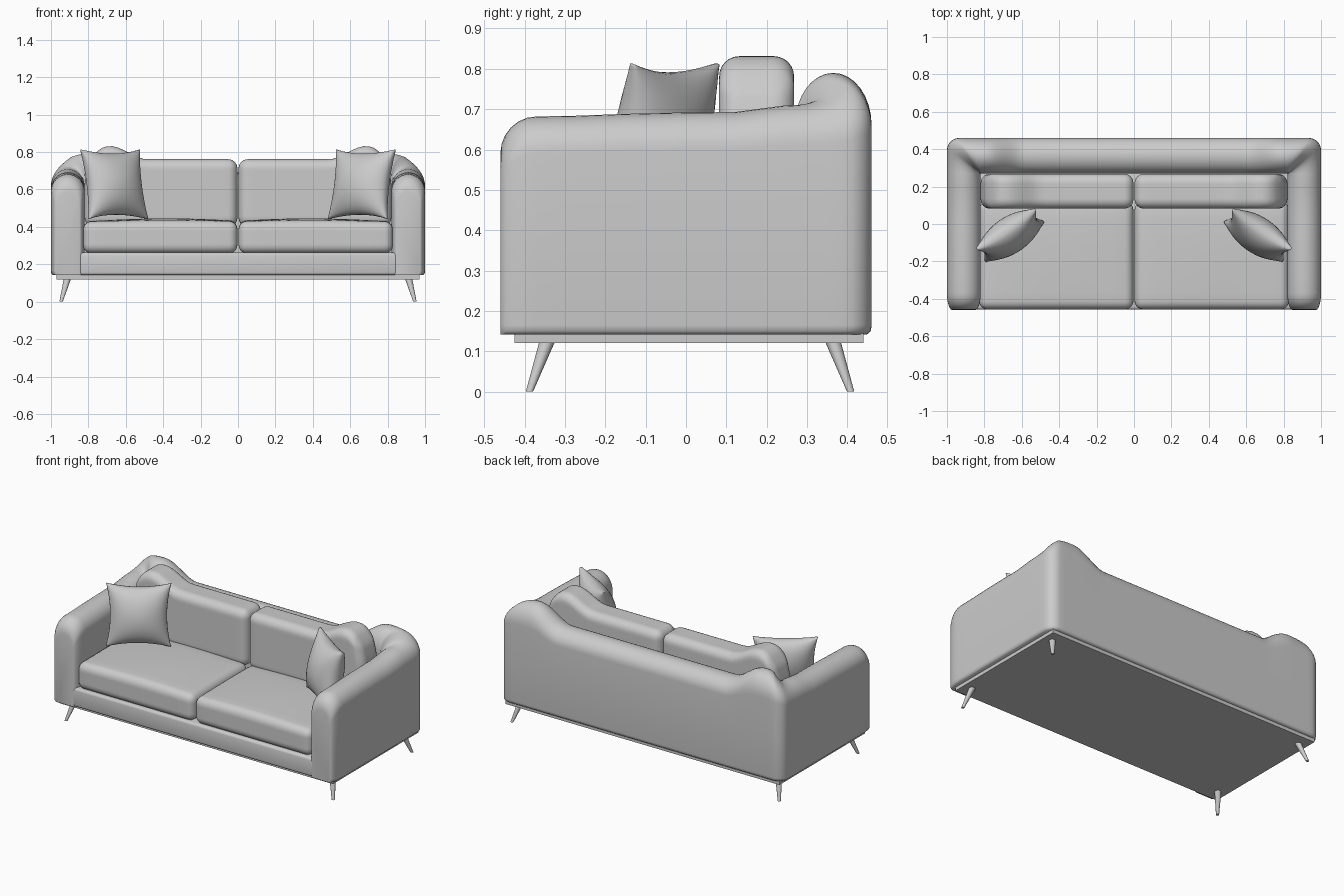
import bpy, bmesh, math
from mathutils import Vector, Matrix

if "Cube" in bpy.data.objects:
    bpy.data.objects.remove(bpy.data.objects["Cube"])


def finish(bm, name, mirror=False, angle=40):
    bmesh.ops.remove_doubles(bm, verts=bm.verts, dist=1e-5)
    bmesh.ops.recalc_face_normals(bm, faces=bm.faces)
    me = bpy.data.meshes.new(name)
    bm.to_mesh(me)
    bm.free()
    ob = bpy.data.objects.new(name, me)
    bpy.context.collection.objects.link(ob)
    bpy.ops.object.select_all(action='DESELECT')
    ob.select_set(True)
    bpy.context.view_layer.objects.active = ob
    bpy.ops.object.shade_smooth_by_angle(angle=math.radians(angle))
    if mirror:
        ob.modifiers.new("mirror", 'MIRROR').use_axis = (True, False, False)
    return ob


def soft_box(name, lo, hi, r, seg=5, cuts=0, deform=None, mirror=False):
    lo, hi = Vector(lo), Vector(hi)
    bm = bmesh.new()
    size = hi - lo
    bmesh.ops.create_cube(bm, size=1)
    for v in bm.verts:
        v.co = (lo + hi) / 2 + Vector(a * b for a, b in zip(v.co, size))
    if r:
        bmesh.ops.bevel(bm, geom=bm.edges[:], offset=r, segments=seg,
                        profile=0.5, affect='EDGES')
    for axis in range(3 if cuts else 0):
        n = Vector((axis == 0, axis == 1, axis == 2))
        for i in range(1, cuts):
            p = lo.copy()
            p[axis] += r + (size[axis] - 2 * r) * i / cuts
            bmesh.ops.bisect_plane(bm, geom=bm.verts[:] + bm.edges[:] + bm.faces[:],
                                   plane_co=p, plane_no=n)
    if deform:
        for v in bm.verts:
            v.co = deform(v.co.copy())
    return finish(bm, name, mirror)


def bump(d, w):
    return math.cos(min(abs(d) / w, 1) * math.pi / 2) ** 2


def smooth(a, b, x):
    t = max(0, min(1, (x - a) / (b - a)))
    return t * t * (3 - 2 * t)


# Arms and back: an arched section lofted along half of a U, then mirrored
stations = []                       # outer point, inner point, top height
for k in range(7):                  # rounded front of the arm
    a = k / 6 * math.pi / 2
    ins, y = 0.028 * (1 - math.sin(a)), -0.46 + 0.09 * (1 - math.cos(a))
    stations.append(((1 - ins, y), (0.82 + ins, y), 0.59 + 0.092 * math.sin(a)))
for y in (-0.28, -0.15, 0, 0.12, 0.2, 0.24, 0.27):
    h = 0.682 + 0.01 * smooth(-0.37, 0, y) + 0.018 * smooth(0.1, 0.27, y)
    stations.append(((1, y), (0.82, 0.27 if y > 0.26 else y), h))
outer = [(1, 0.31), (1, 0.35), (1, 0.39)]
outer += [(0.935 + 0.065 * math.cos(a), 0.395 + 0.065 * math.sin(a))
          for a in [math.pi / 2 * i / 6 for i in range(1, 7)]]
outer += [(0.9, 0.46), (0.86, 0.46), (0.82, 0.46)]
for i, o in enumerate(outer):       # fan around the back corner
    stations.append((o, (0.82, 0.27), 0.71 + 0.08 * smooth(0, 1, (i + 1) / len(outer))))
for i in range(1, 13):              # hump running down to the low back
    x = 0.82 - 0.02 * i
    stations.append(((x, 0.46), (x, 0.27), 0.69 + 0.10 * bump(x - 0.80, 0.22)))
stations.append(((0, 0.46), (0, 0.27), 0.69))

bm = bmesh.new()
rings = []
for o, n, h in stations:
    o, n = Vector(o), Vector(n)
    r = 0.09 + 0.4 * max(0, h - 0.69)
    section = [(0.06, 0.142), (0.01, 0.15), (0, 0.165), (0, 0.4)]
    section += [(0.5 - 0.5 * math.cos(a), h - r + r * math.sin(a))
                for a in [math.pi * i / 16 for i in range(17)]]
    section += [(1, 0.4), (1, 0.142)]
    rings.append([bm.verts.new((*o.lerp(n, t), z)) for t, z in section])
for A, B in zip(rings, rings[1:]):
    for i in range(len(A)):
        j = (i + 1) % len(A)
        bm.faces.new((A[i], A[j], B[j], B[i]))
bm.faces.new(rings[0])
bmesh.ops.dissolve_degenerate(bm, dist=1e-5, edges=bm.edges[:])
finish(bm, "arms_and_back", mirror=True, angle=50)

# Front rail / seat deck and plinth
soft_box("seat_deck", (-0.87, -0.458, 0.142), (0.87, 0.3, 0.262), 0.015, 3)
soft_box("plinth", (-0.97, -0.425, 0.12), (0.97, 0.44, 0.146), 0)


# Seat cushions with a gently crowned top
def crown(p):
    w = smooth(0.30, 0.43, p.z)
    p.z += 0.018 * w * bump(p.x - 0.38, 0.6) * bump(p.y + 0.1, 0.6)
    return p


soft_box("seat_cushion", (0.003, -0.457, 0.258), (0.828, 0.12, 0.428), 0.045,
         cuts=10, deform=crown, mirror=True)


# Back cushions with a raised outer shoulder
def shoulder(p):
    p.z += 0.07 * smooth(0.45, 0.74, p.z) * bump(p.x - 0.685, 0.2)
    p.x -= 0.03 * smooth(0.62, 0.8, p.z) * smooth(0.7, 0.815, p.x)
    return p


soft_box("back_cushion", (0.003, 0.082, 0.40), (0.82, 0.268, 0.762), 0.05,
         seg=6, cuts=22, deform=shoulder, mirror=True)


# Throw pillows: two puffed sheets with pinched sides
def pillow(name, s):
    n, half, bm = 22, 0.19, bmesh.new()
    for side in (1, -1):
        def point(i, j):
            u = math.sin((i / n - 0.5) * math.pi)
            v = math.sin((j / n - 0.5) * math.pi)
            puff = (max(0, 1 - u * u) * max(0, 1 - v * v)) ** 0.55
            return (half * u * (1 - 0.13 * (1 - v * v)),
                    half * v * (1 - 0.13 * (1 - u * u)),
                    side * (0.088 * puff + 0.006 * (0 < i < n and 0 < j < n)))
        g = [[bm.verts.new(point(i, j)) for j in range(n + 1)] for i in range(n + 1)]
        for i in range(n):
            for j in range(n):
                bm.faces.new((g[i][j], g[i + 1][j], g[i + 1][j + 1], g[i][j + 1]))
    m = (Matrix.Translation((s * 0.662, -0.06, 0.628))
         @ Matrix.Rotation(math.radians(-34 * s), 4, 'Z')
         @ Matrix.Rotation(math.radians(78), 4, 'X'))
    bm.transform(m)
    finish(bm, name, angle=70)


pillow("left_pillow", -1)
pillow("right_pillow", 1)

# Splayed tapered legs
for name, ty, by in (("front_legs", -0.342, -0.388), ("back_legs", 0.362, 0.408)):
    bm = bmesh.new()
    bmesh.ops.create_cone(bm, cap_ends=True, segments=20, radius1=0.009,
                          radius2=0.02, depth=0.13)
    for v in bm.verts:
        t = v.co.z / 0.13 + 0.5
        v.co += Vector((0.946 + (0.91 - 0.946) * t, by + (ty - by) * t, 0.065))
    finish(bm, name, mirror=True)
